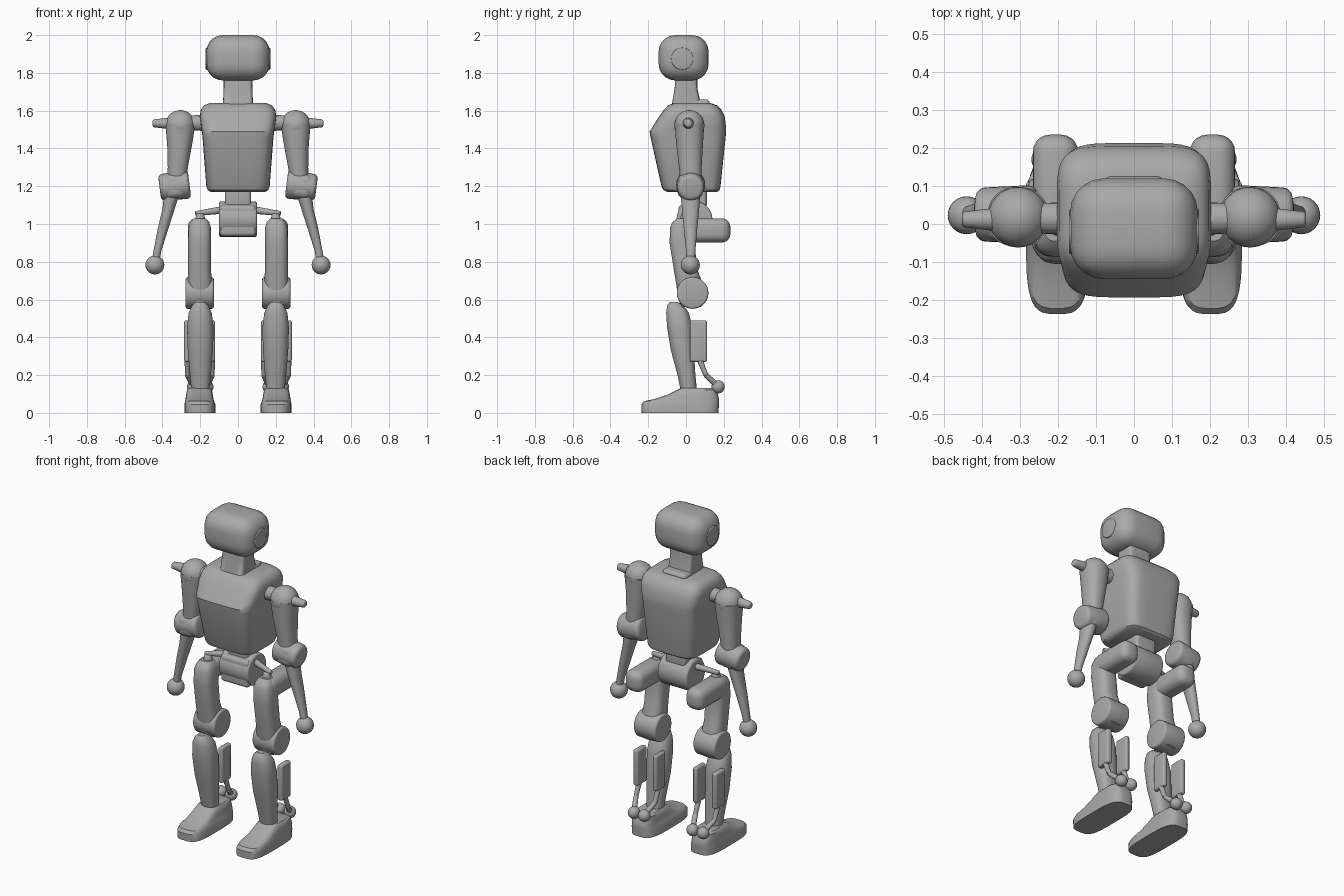
import bpy, bmesh, math
from mathutils import Vector, Matrix

if "Cube" in bpy.data.objects:
    bpy.data.objects.remove(bpy.data.objects["Cube"], do_unlink=True)

grey = bpy.data.materials.new("mid_grey")
grey.use_nodes = True
colour = (0.4, 0.4, 0.4, 1)
grey.diffuse_color = colour
for node in grey.node_tree.nodes:
    if node.type == 'BSDF_PRINCIPLED':
        node.inputs["Base Color"].default_value = colour


def put(name, bm, pair, angle=35):
    """Turn a bmesh into one object, or into a mirrored left and right pair."""
    for side in (("left", "right") if pair else ("",)):
        copy = bm.copy()
        if side == "right":
            bmesh.ops.scale(copy, vec=(-1, 1, 1), verts=copy.verts)
        bmesh.ops.recalc_face_normals(copy, faces=copy.faces)
        full = f"{side}_{name}" if side else name
        mesh = bpy.data.meshes.new(full)
        copy.to_mesh(mesh)
        copy.free()
        mesh.materials.append(grey)
        mesh.polygons.foreach_set("use_smooth", [True] * len(mesh.polygons))
        mesh.set_sharp_from_angle(angle=math.radians(angle))
        bpy.context.collection.objects.link(bpy.data.objects.new(full, mesh))
    bm.free()


def loft(name, sections, power=2.0, pair=False, n=32):
    """Skin rounded rings; each section is z, x0, x1, y0, y1."""
    bm = bmesh.new()
    rings = []
    for z, x0, x1, y0, y1 in sections:
        ring = []
        for i in range(n):
            a = math.tau * (i + 0.5) / n
            c, s = math.cos(a), math.sin(a)
            u = math.copysign(abs(c) ** (2 / power), c)
            v = math.copysign(abs(s) ** (2 / power), s)
            ring.append(bm.verts.new(((x0 + x1 + u * (x1 - x0)) / 2,
                                      (y0 + y1 + v * (y1 - y0)) / 2, z)))
        rings.append(ring)
    for lo, hi in zip(rings, rings[1:]):
        for i in range(n):
            j = (i + 1) % n
            bm.faces.new((lo[i], lo[j], hi[j], hi[i]))
    bm.faces.new(rings[0])
    bm.faces.new(rings[-1])
    put(name, bm, pair)


def block(name, low, high, bevel, pair=False, tilt=0):
    """Box with rounded edges between two corners, tilted about y."""
    low, high = Vector(low), Vector(high)
    bm = bmesh.new()
    bmesh.ops.create_cube(bm, size=1)
    bmesh.ops.scale(bm, vec=high - low, verts=bm.verts)
    bmesh.ops.bevel(bm, geom=bm.edges[:], offset=bevel, segments=5,
                    profile=0.5, affect='EDGES')
    move = Matrix.Translation((low + high) / 2) @ Matrix.Rotation(tilt, 4, 'Y')
    bmesh.ops.transform(bm, matrix=move, verts=bm.verts)
    put(name, bm, pair)


def rod(name, start, end, r0, r1, pair=False, bevel=0):
    """Round bar or disc from start to end, with optional softened rims."""
    start, end = Vector(start), Vector(end)
    axis = end - start
    bm = bmesh.new()
    bmesh.ops.create_cone(bm, cap_ends=True, segments=28, radius1=r0,
                          radius2=r1, depth=axis.length)
    if bevel:
        rims = [e for e in bm.edges if any(len(f.verts) > 4 for f in e.link_faces)]
        bmesh.ops.bevel(bm, geom=rims, offset=bevel, segments=3,
                        profile=0.5, affect='EDGES')
    move = Matrix.Translation((start + end) / 2) @ axis.to_track_quat('Z', 'Y').to_matrix().to_4x4()
    bmesh.ops.transform(bm, matrix=move, verts=bm.verts)
    put(name, bm, pair)


def ball(name, centre, radius, pair=True):
    bm = bmesh.new()
    bmesh.ops.create_uvsphere(bm, u_segments=24, v_segments=14, radius=radius,
                              matrix=Matrix.Translation(centre))
    put(name, bm, pair)


# Head and neck
block("head", (-.168, -.145, 1.76), (.168, .12, 2), .088)
rod("ear_disc", (.15, -.02, 1.875), (.171, -.02, 1.875), .06, .058, True, .004)
loft("neck", [(1.58, -.08, .08, -.125, .09), (1.63, -.08, .08, -.075, .08),
              (1.72, -.076, .076, -.06, .06), (1.8, -.076, .076, -.055, .06)], 7)
block("neck_rear_block", (-.08, .03, 1.58), (.08, .125, 1.66), .02)

# Torso
loft("torso", [(1.17, -.145, .145, -.1, .165), (1.18, -.16, .16, -.12, .178),
               (1.2, -.168, .168, -.13, .183), (1.46, -.188, .188, -.188, .21),
               (1.49, -.192, .192, -.193, .213), (1.51, -.195, .195, -.18, .213),
               (1.57, -.203, .203, -.142, .205), (1.605, -.197, .197, -.117, .188),
               (1.628, -.18, .18, -.095, .165), (1.64, -.15, .15, -.065, .13)],
     5, n=48)

# Waist and pelvis
block("waist", (-.07, -.01, 1.08), (.07, .11, 1.19), .02)
rod("pelvis_drum", (-.1, .045, 1.025), (.1, .045, 1.025), .095, .095, bevel=.012)
block("pelvis_front", (-.095, -.04, .935), (.095, .07, 1.1), .02)
rod("hip_rod", (.08, .04, 1.075), (.225, 0, 1.055), .02, .013, True, .004)
rod("hip_mount", (.2, -.005, 1), (.2, -.005, 1.055), .032, .02, True, .006)

# Arms
rod("shoulder_axle", (.17, .015, 1.535), (.26, .015, 1.535), .042, .04, True)
ball("shoulder", (.305, .018, 1.523), .08)
loft("upper_arm", [(1.22, .275, .375, -.03, .08), (1.3, .265, .372, -.037, .083),
                   (1.42, .243, .375, -.052, .09), (1.53, .225, .385, -.06, .097)],
     2.3, True)
rod("shoulder_peg", (.36, .012, 1.533), (.452, .012, 1.533), .031, .02, True, .008)
block("elbow_core", (.275, -.045, 1.135), (.395, .09, 1.265), .04, True, .12)
rod("elbow_disc", (.257, .025, 1.212), (.415, .025, 1.192), .078, .07, True, .022)
loft("forearm", [(.79, .418, .458, .002, .046), (.86, .405, .447, 0, .05),
                 (.98, .367, .424, -.012, .06), (1.08, .335, .4, -.022, .07),
                 (1.17, .305, .39, -.03, .078)], 2.2, True)
ball("hand", (.44, .023, .783), .05)

# Thighs with rear hip housings
loft("thigh", [(.56, .15, .255, -.025, .08), (.6, .14, .265, -.04, .095),
               (.68, .137, .267, -.052, .09), (.76, .143, .265, -.065, .06),
               (.9, .142, .265, -.087, .045), (.98, .143, .262, -.085, .05),
               (1.01, .152, .252, -.072, .045), (1.03, .17, .235, -.045, .02)],
     2.8, True)
block("hip_housing", (.147, -.05, .902), (.266, .235, 1.03), .045, True)
rod("knee_disc", (.128, .035, .635), (.277, .035, .635), .084, .084, True, .012)

# Shins with calf plates and ankle links
loft("shin", [(.1, .153, .245, -.025, .06), (.2, .143, .255, -.045, .05),
              (.33, .132, .266, -.08, .042), (.45, .129, .27, -.1, .035),
              (.53, .139, .262, -.105, .015), (.57, .157, .243, -.1, -.015),
              (.588, .178, .222, -.085, -.045)], 2.4, True)
for side, x0, x1, rod_x in (("outer", .25, .285, .235), ("inner", .122, .152, .165)):
    block(f"{side}_calf_plate", (x0, .02, .27), (x1, .112, .49), .012, True)
    middle = ((x0 + x1) / 2, .105, .2)
    rod(f"{side}_upper_link", ((x0 + x1) / 2, .065, .3), middle, .016, .013, True)
    rod(f"{side}_lower_link", middle, (rod_x, .17, .14), .014, .016, True)
    ball(f"{side}_ankle_ball", (rod_x, .17, .138), .035)

# Feet
loft("foot", [(0, .118, .283, -.235, .172), (.045, .12, .284, -.237, .175),
              (.062, .126, .28, -.222, .176), (.075, .13, .278, -.16, .175),
              (.1, .134, .274, -.09, .168), (.122, .138, .27, -.045, .158),
              (.132, .148, .26, -.025, .14)], 3.6, True, 40)
